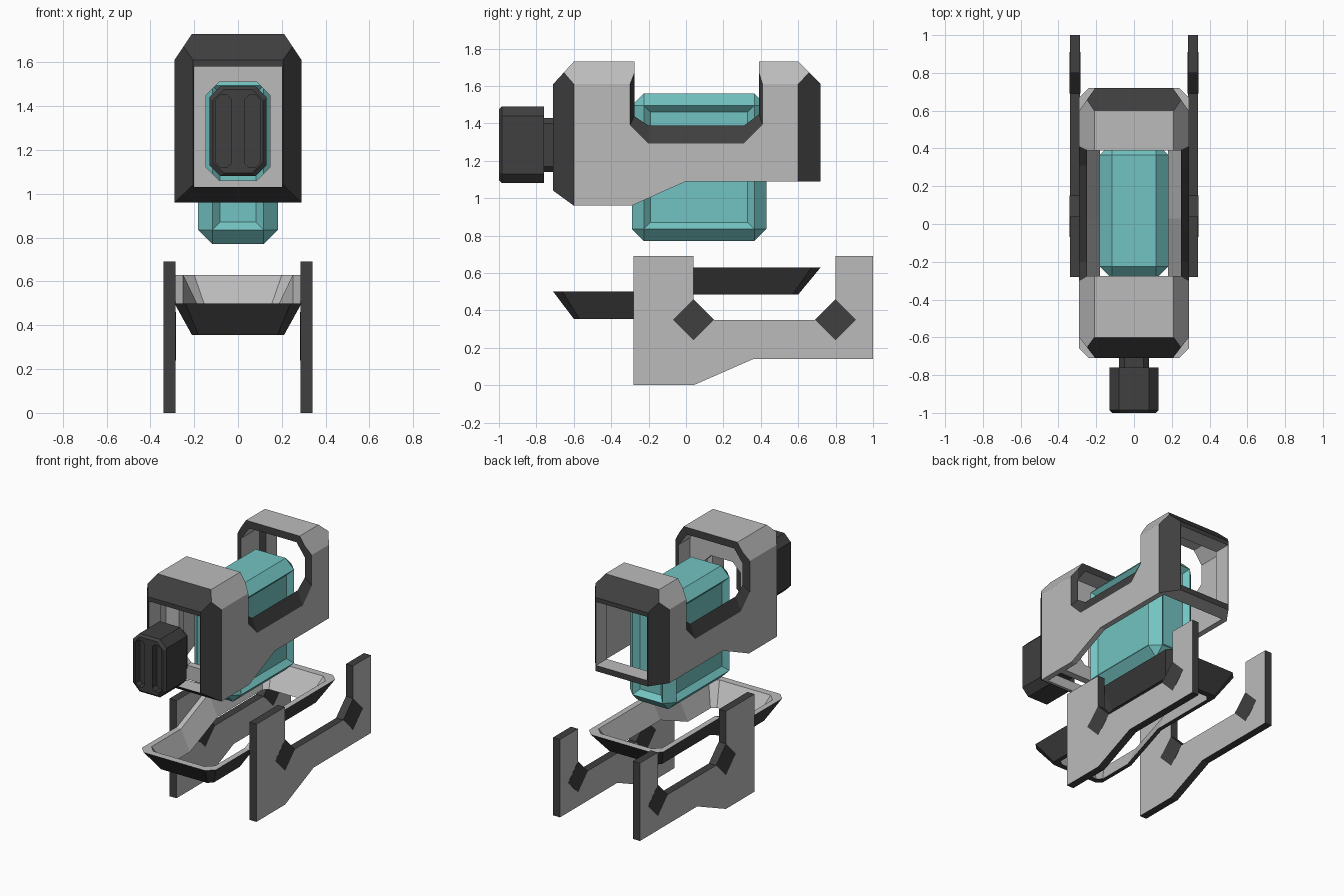
import bpy, bmesh
from mathutils import Vector, Matrix

if "Cube" in bpy.data.objects:
    bpy.data.objects.remove(bpy.data.objects["Cube"])


def material(name, rgb):
    m = bpy.data.materials.new(name)
    m.diffuse_color = (*rgb, 1)
    m.use_nodes = True
    m.node_tree.nodes["Principled BSDF"].inputs["Base Color"].default_value = m.diffuse_color
    return m


GREY = material("grey", (0.5, 0.5, 0.5))
DARK = material("dark", (0.05, 0.05, 0.05))
TEAL = material("teal", (0.17, 0.55, 0.54))


def finish(name, bm, mat, dark=None):
    bmesh.ops.recalc_face_normals(bm, faces=bm.faces)
    me = bpy.data.meshes.new(name)
    bm.to_mesh(me)
    bm.free()
    ob = bpy.data.objects.new(name, me)
    bpy.context.collection.objects.link(ob)
    me.materials.append(mat)
    me.materials.append(DARK)
    if dark:
        paint(ob, dark)
    return ob


def paint(ob, rule):
    for p in ob.data.polygons:
        p.material_index = 1 if rule(p.normal, p.center) else 0


def loft(name, rings, mat=GREY, dark=None, closed=False):
    """Skin equal-length rings; cap the ends unless the rings close on themselves."""
    bm = bmesh.new()
    vs = [[bm.verts.new(p) for p in r] for r in rings]
    n = len(rings[0])
    pairs = list(zip(vs, vs[1:])) + ([(vs[-1], vs[0])] if closed else [])
    for a, b in pairs:
        for i in range(n):
            j = (i + 1) % n
            bm.faces.new((a[i], a[j], b[j], b[i]))
    if not closed:
        bm.faces.new(vs[0])
        bm.faces.new(vs[-1])
    return finish(name, bm, mat, dark)


def prism_x(name, yz, x0, x1, **k):
    return loft(name, [[(x, y, z) for y, z in yz] for x in (x0, x1)], **k)


def prism_y(name, xz, y0, y1, **k):
    return loft(name, [[(x, y, z) for x, z in xz] for y in (y0, y1)], **k)


def box(name, x, y0, y1, z0, z1):
    return prism_y(name, [(-x, z0), (x, z0), (x, z1), (-x, z1)], y0, y1)


def octagon(x, z0, z1, c):
    return [(-x, z0 + c), (-x + c, z0), (x - c, z0), (x, z0 + c),
            (x, z1 - c), (x - c, z1), (-x + c, z1), (-x, z1 - c)]


def boolean(ob, cutter, op='DIFFERENCE'):
    m = ob.modifiers.new("cut", 'BOOLEAN')
    m.operation, m.solver, m.object = op, 'EXACT', cutter
    bpy.context.view_layer.objects.active = ob
    bpy.ops.object.modifier_apply(modifier=m.name)
    bpy.data.objects.remove(cutter)


# Housing: side, front and plan silhouettes intersected
housing = prism_x("housing", [(-.6, .96), (-.29, .96), (0, 1.09), (.72, 1.09), (.72, 1.61),
                              (.6, 1.73), (-.6, 1.73), (-.71, 1.61), (-.71, 1.04)], -.29, .29)
front = [(-.29, .8), (.29, .8), (.29, 1.61), (.21, 1.73), (.2, 1.745),
         (-.2, 1.745), (-.21, 1.73), (-.29, 1.61)]
boolean(housing, prism_y("front_shape", front, -1, 1), 'INTERSECT')
plan = [(-.29, -.6), (-.205, -.71), (-.19, -.73), (.19, -.73), (.205, -.71), (.29, -.6),
        (.29, .6), (.205, .72), (.19, .74), (-.19, .74), (-.205, .72), (-.29, .6)]
boolean(housing, loft("plan_shape", [[(x, y, z) for x, y in plan] for z in (.8, 1.8)]), 'INTERSECT')

# Hollow inside, split by a bulkhead with an eight-sided port
inner = [(-.25, .7), (.25, .7), (.25, 1.59), (.185, 1.68), (-.185, 1.68), (-.25, 1.59)]
for y0, y1 in ((-.58, -.45), (-.4, .6)):
    boolean(housing, prism_y("cavity", inner, y0, y1))
boolean(housing, prism_y("port", octagon(.145, 1.06, 1.51, .06), -.5, -.35))
boolean(housing, box("front_opening", .2, -.8, -.5, 1.03, 1.58))
boolean(housing, box("rear_opening", .2, .5, .8, 1.13, 1.58))

# Saddle notch with sloping rims
outer = [(-.3, 1.8), (-.3, 1.39), (-.2, 1.29), (.31, 1.29), (.41, 1.39), (.41, 1.8)]
lip = [(-.275, 1.8), (-.275, 1.44), (-.2, 1.39), (.31, 1.39), (.39, 1.45), (.39, 1.8)]
sections = [(-.3, outer), (-.291, outer), (-.249, lip), (.249, lip), (.291, outer), (.3, outer)]
boolean(housing, loft("notch", [[(x, y, z) for y, z in s] for x, s in sections]))
paint(housing, lambda n, c: (abs(n.y) > .3 and abs(c.y) > .58)
      or (-.31 < c.y < .42 and c.z > 1.28 and abs(n.x) < .97 and abs(n.z) < .99)
      and not (abs(n.x) > .5 and abs(n.y) < .01 and c.z > 1.5))

# Canister with bevelled edges and sunken side panels
bm = bmesh.new()
bmesh.ops.create_cube(bm, size=1, matrix=Matrix.Translation((0, .07, 1.165))
                      @ Matrix.Diagonal((.365, .72, .79, 1)))
bmesh.ops.bevel(bm, geom=bm.edges[:], offset=.065, segments=1, affect='EDGES')
bm.normal_update()
sides = [f for f in bm.faces if max(abs(f.normal.x), abs(f.normal.y)) > .99]
bmesh.ops.inset_individual(bm, faces=sides, thickness=.05, depth=-.035)
finish("canister", bm, TEAL)

# End plug with neck and two slots
cap = [(-1, .115, .015), (-.985, .13, 0), (-.76, .13, 0)]
plug = loft("end_plug", [[(x, y, z) for x, z in octagon(w, 1.08 + d, 1.49 - d, .05)]
                         for y, w, d in cap], mat=DARK)
for s in (-1, 1):
    slot = prism_y("slot", [(x + s * .065, z) for x, z in octagon(.035, 1.12, 1.45, .02)], -1.1, -.95)
    boolean(plug, slot)
prism_y("plug_neck", octagon(.08, 1.14, 1.43, .03), -.77, -.68, mat=DARK)


# Lower frame: slanted ring that steps up towards the rear
def frame_ring(x, y0, y1, z, c):
    half = [(x - c, y0), (x, y0 + c), (x, -.28), (x, .03), (x, y1 - c), (x - c, y1)]
    pts = half + [(-px, y) for px, y in reversed(half)]
    step = lambda y: .13 * min(1, max(0, (y + .28) / .31))
    return [(px, y, z + step(y)) for px, y in pts]


loft("lower_frame", [frame_ring(.29, -.71, .72, .5, .05), frame_ring(.21, -.6, .6, .355, .03),
                     frame_ring(.18, -.56, .56, .355, .03), frame_ring(.25, -.66, .67, .5, .05)],
     closed=True)
frame = bpy.data.objects["lower_frame"]
paint(frame, lambda n, c: n.z < -.1)

# Side plates with diamond braces
profile = [(-.28, 0), (.04, 0), (.36, .14), (1, .14), (1, .69), (.8, .69),
           (.8, .35), (.04, .35), (.04, .69), (-.28, .69)]
for s, side in ((-1, "left"), (1, "right")):
    prism_x(side + "_plate", profile, s * .285, s * .34, dark=lambda n, c: abs(n.x) < .5)
    for y, end in ((.04, "front"), (.8, "rear")):
        diamond = [(y - .11, .35), (y, .24), (y + .11, .35), (y, .46)]
        prism_x(f"{side}_{end}_brace", diamond, s * .284, s * .341, mat=DARK)
